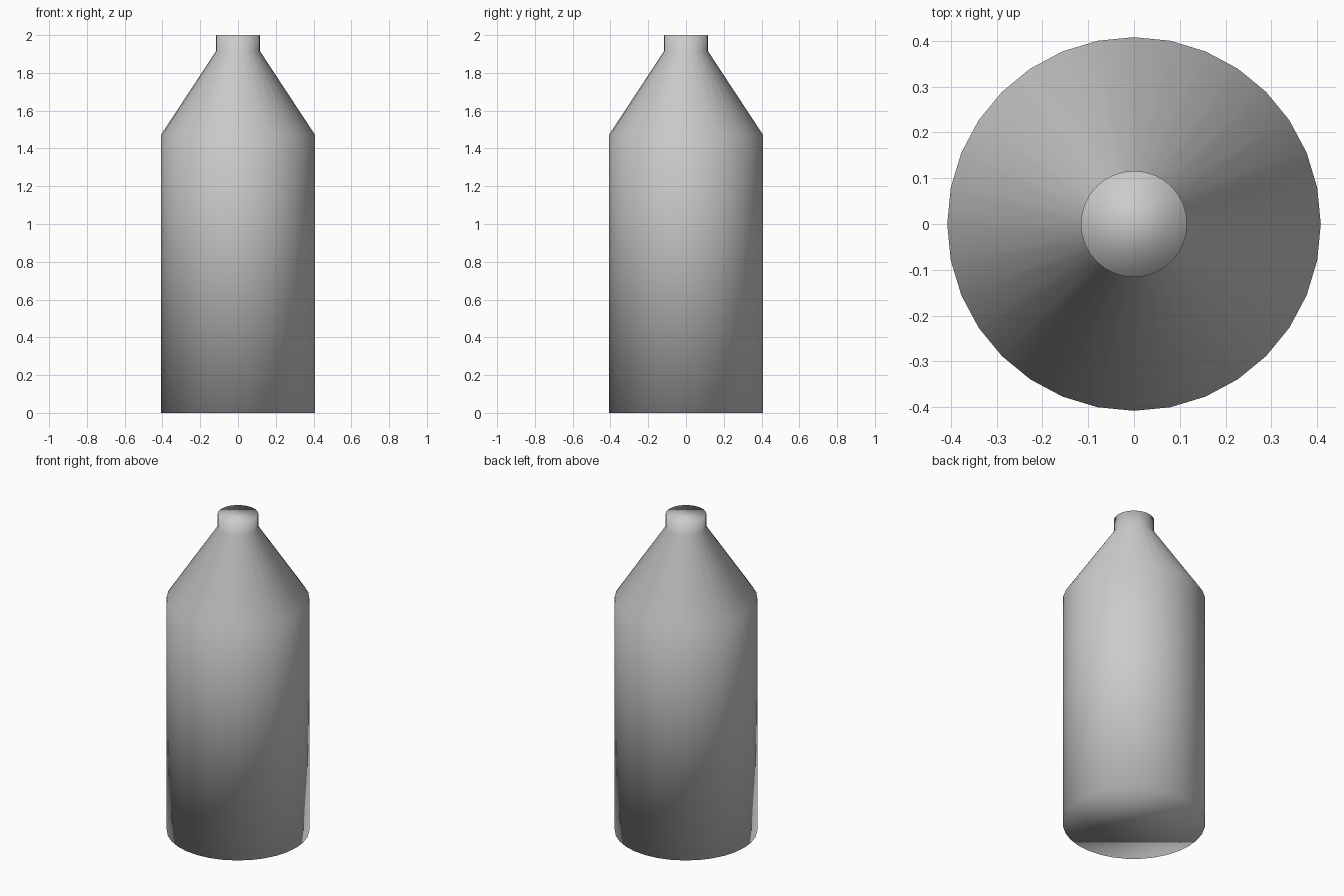
import bpy, bmesh
from math import cos, sin, tau

if "Cube" in bpy.data.objects:
    bpy.data.objects.remove(bpy.data.objects["Cube"])

SIDES = 32
# (radius, height) rings: base, shoulder, neck base, mouth
PROFILE = [(0.408, 0.0), (0.408, 1.472), (0.116, 1.915), (0.116, 2.0)]

bm = bmesh.new()
rings = [[bm.verts.new((r * cos(tau * i / SIDES), r * sin(tau * i / SIDES), z))
          for i in range(SIDES)] for r, z in PROFILE]

# Walls
for low, high in zip(rings, rings[1:]):
    for i in range(SIDES):
        j = (i + 1) % SIDES
        bm.faces.new((low[i], low[j], high[j], high[i]))

# Flat base and closed mouth
bm.faces.new(rings[0][::-1])
bm.faces.new(rings[-1])

# The whole bottle is smooth shaded, rims included
for face in bm.faces:
    face.smooth = True

mesh = bpy.data.meshes.new("bottle")
bm.to_mesh(mesh)
bm.free()
bpy.context.collection.objects.link(bpy.data.objects.new("bottle", mesh))
